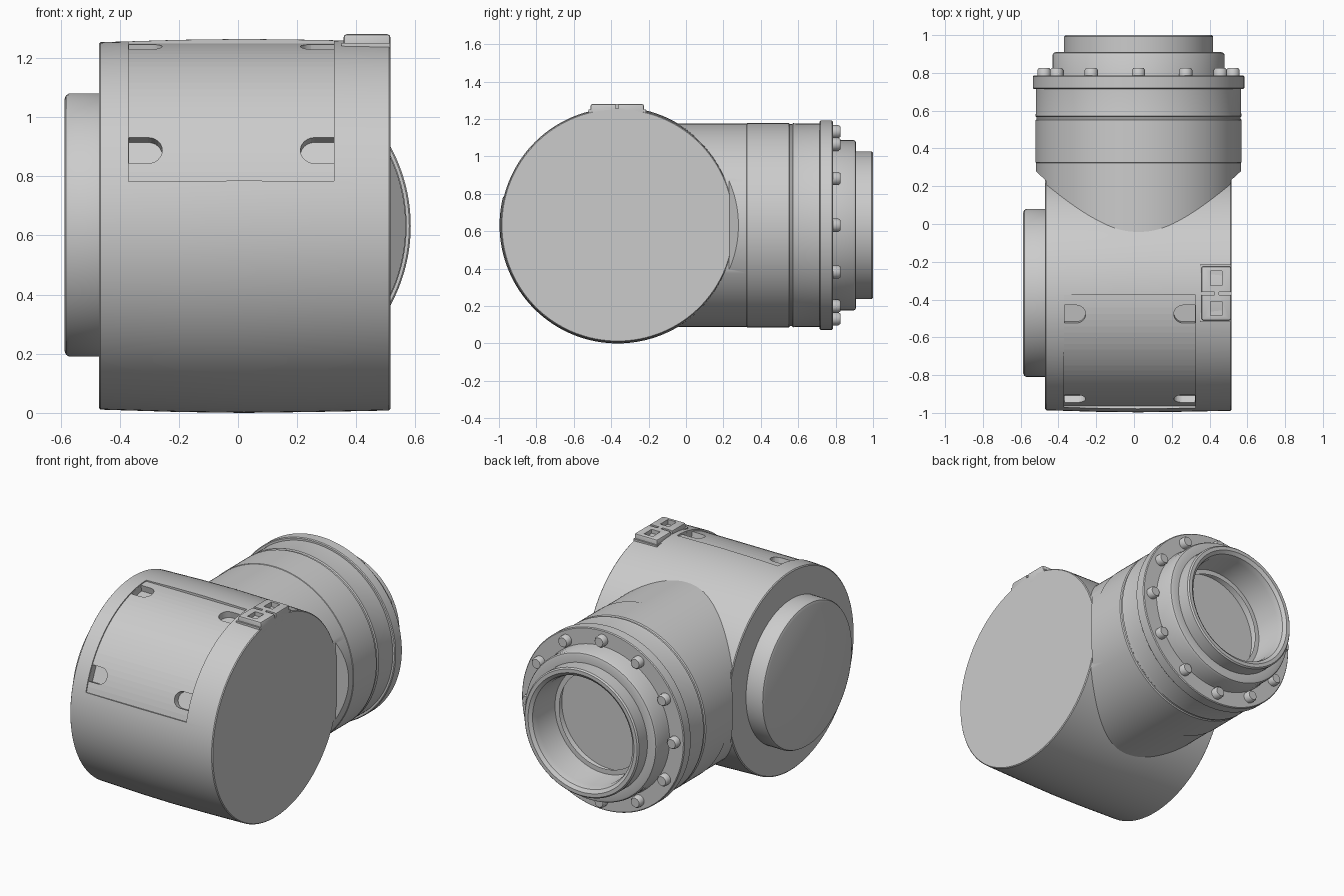
import bpy, bmesh
from math import pi, cos, sin, radians
from mathutils import Matrix, Vector

if "Cube" in bpy.data.objects:
    bpy.data.objects.remove(bpy.data.objects["Cube"])

CY, CZ = -0.365, 0.632      # main barrel axis (runs along x)
NX = 0.024                  # neck axis offset (runs along y)


def finish(name, bm, angle=35):
    bmesh.ops.remove_doubles(bm, verts=bm.verts, dist=1e-5)
    bmesh.ops.recalc_face_normals(bm, faces=bm.faces)
    mesh = bpy.data.meshes.new(name)
    bm.to_mesh(mesh)
    bm.free()
    ob = bpy.data.objects.new(name, mesh)
    bpy.context.collection.objects.link(ob)
    if angle:
        smooth(ob, angle)
    return ob


def activate(ob):
    bpy.ops.object.select_all(action='DESELECT')
    ob.select_set(True)
    bpy.context.view_layer.objects.active = ob


def smooth(ob, angle=35):
    activate(ob)
    bpy.ops.object.shade_smooth_by_angle(angle=radians(angle))


def lathe(name, profile, axis, centre, steps=96):
    """Revolve (position along axis, radius) points about the x or y axis."""
    bm = bmesh.new()
    d = Vector((1, 0, 0)) if axis == 'x' else Vector((0, 1, 0))
    c = Vector(centre)
    vs = [bm.verts.new(c + d * a + Vector((0, 0, r))) for a, r in profile]
    es = [bm.edges.new(p) for p in zip(vs, vs[1:])]
    bmesh.ops.spin(bm, geom=vs + es, cent=c, axis=d, angle=2 * pi, steps=steps)
    return finish(name, bm)


def prism(name, points, depth, matrix, angle=None):
    """Extrude a flat outline along local z, then place it."""
    bm = bmesh.new()
    f = bm.faces.new([bm.verts.new((x, y, 0)) for x, y in points])
    ext = bmesh.ops.extrude_face_region(bm, geom=[f])['geom']
    bmesh.ops.translate(bm, vec=(0, 0, depth),
                        verts=[g for g in ext if isinstance(g, bmesh.types.BMVert)])
    bm.transform(matrix)
    return finish(name, bm, angle)


def boolean(ob, cutter, op='DIFFERENCE'):
    cutter.hide_render = True
    m = ob.modifiers.new('cut', 'BOOLEAN')
    m.operation, m.solver, m.object = op, 'EXACT', cutter
    activate(ob)
    bpy.ops.object.modifier_apply(modifier=m.name)
    bpy.data.objects.remove(cutter)


def rect(x0, x1, y0, y1):
    return [(x0, y0), (x1, y0), (x1, y1), (x0, y1)]


# slightly bulged main barrel
barrel = [(-0.47, 0), (-0.47, 0.615), (-0.465, 0.621), (-0.2, 0.629), (0.02, 0.632),
          (0.25, 0.629), (0.51, 0.624), (0.515, 0.619), (0.515, 0)]
body = lathe('main_barrel', barrel, 'x', (0, CY, CZ), 128)

# shallow curved panel recess on the upper front
arc = [radians(91 + 75 * i / 24) for i in range(25)]
outline = ([(0.617 * cos(a), 0.617 * sin(a)) for a in arc] +
           [(0.72 * cos(a), 0.72 * sin(a)) for a in reversed(arc)])
to_yz = Matrix(((0, 0, 1, -0.37), (1, 0, 0, CY), (0, 1, 0, CZ), (0, 0, 0, 1)))
boolean(body, prism('panel_cutter', outline, 0.695, to_yz))

# four rounded pockets at the panel corners
for side, edge in ((1, -0.369), (-1, 0.324)):
    for deg in (100.5, 155.5):
        a = radians(deg)
        pts = [(edge, -0.048)]
        pts += [(edge + side * (0.065 + 0.048 * cos(t)), 0.048 * sin(t))
                for t in [-pi / 2 + pi * i / 12 for i in range(13)]]
        pts += [(edge, 0.048)]
        r = 0.575
        m = Matrix(((1, 0, 0, 0),
                    (0, -sin(a), cos(a), CY + r * cos(a)),
                    (0, cos(a), sin(a), CZ + r * sin(a)),
                    (0, 0, 0, 1)))
        boolean(body, prism('pocket_cutter', pts, 0.12, m))
smooth(body)

# round side cover
lathe('side_cover', [(-0.46, 0.445), (-0.57, 0.445), (-0.581, 0.439), (-0.587, 0.425), (-0.587, 0)],
      'x', (0, CY, CZ + 0.003))

# neck joining the barrel, with its sides trimmed to the barrel width
neck = lathe('neck', [(-0.2, 0), (-0.2, 0.543), (0.33, 0.543), (0.33, 0)], 'y', (NX, 0, CZ), 128)
trim = [(-0.467, -0.4), (0.512, -0.4), (0.512, 0.23), (0.572, 0.285), (0.572, 0.5),
        (-0.525, 0.5), (-0.525, 0.285), (-0.467, 0.23)]
boolean(neck, prism('neck_trim', trim, 1.6, Matrix.Translation((0, 0, -0.1))), 'INTERSECT')
smooth(neck)

# band with seam grooves, flange and stepped hollow socket
lathe('neck_band', [(0.32, 0), (0.32, 0.538), (0.326, 0.546), (0.55, 0.546), (0.556, 0.54), (0.566, 0.54),
                    (0.572, 0.546), (0.59, 0.543), (0.72, 0.543), (0.72, 0)], 'y', (NX, 0, CZ), 128)
lathe('flange', [(0.715, 0.3), (0.715, 0.555), (0.72, 0.56), (0.78, 0.56), (0.785, 0.555),
                 (0.785, 0.3)], 'y', (NX, 0, CZ), 128)
lathe('socket', [(0.75, 0.47), (0.80, 0.456), (0.895, 0.456), (0.906, 0.45), (0.91, 0.438), (0.91, 0.395),
                 (0.992, 0.395), (1.0, 0.387), (1.0, 0.365), (0.985, 0.345), (0.95, 0.335),
                 (0.60, 0.325), (0.54, 0.30), (0.51, 0.24), (0.50, 0)], 'y', (NX, 0, CZ))

# ring of twelve bolts
for i in range(12):
    a = 2 * pi * i / 12
    lathe(f'bolt_{i + 1}', [(0.77, 0.035), (0.815, 0.035), (0.825, 0.028), (0.825, 0)], 'y',
          (NX + 0.5 * cos(a), 0, CZ + 0.5 * sin(a)), 20)

# small double buckle on top
clip = prism('buckle', rect(0.357, 0.515, -0.51, -0.225), 0.08, Matrix.Translation((0, 0, 1.2)))
bev = clip.modifiers.new('bevel', 'BEVEL')
bev.width, bev.segments = 0.01, 2
activate(clip)
bpy.ops.object.modifier_apply(modifier='bevel')
for hole, z in ((rect(0.405, 0.465, -0.325, -0.25), 1.235), (rect(0.405, 0.465, -0.485, -0.41), 1.235),
                (rect(0.34, 0.425, -0.376, -0.36), 1.255), (rect(0.45, 0.53, -0.376, -0.36), 1.255)):
    boolean(clip, prism('buckle_cutter', hole, 0.1, Matrix.Translation((0, 0, z))))
smooth(clip)
prism('buckle_base', rect(0.35, 0.514, -0.52, -0.215), 0.05, Matrix.Translation((0, 0, 1.2)))
